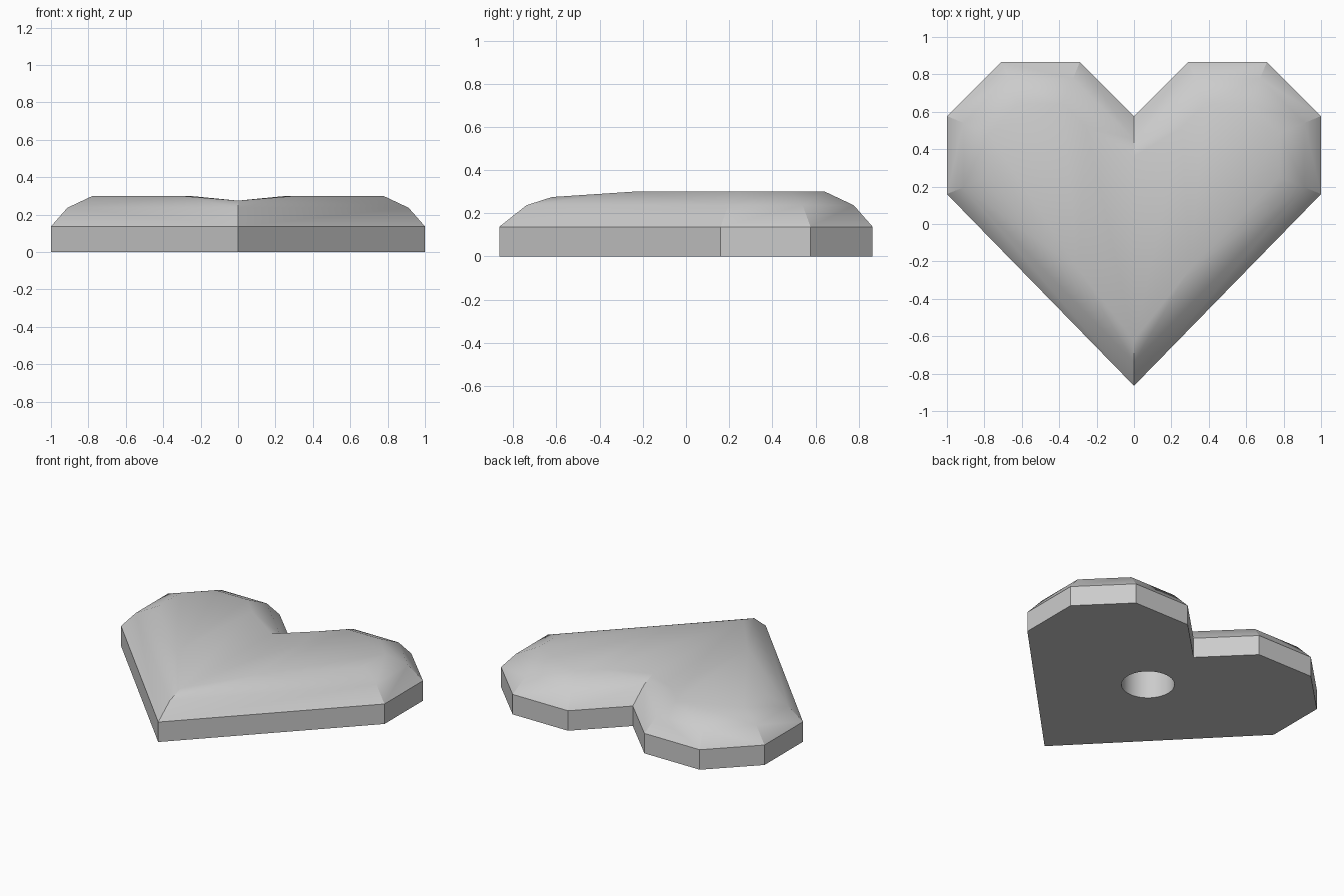
import bpy, bmesh, math
from mathutils import Vector

cube = bpy.data.objects.get("Cube")
if cube:
    bpy.data.objects.remove(cube, do_unlink=True)

# Single plain grey
grey = bpy.data.materials.new("plain_grey")
grey.use_nodes = True
COLOR = (0.6, 0.6, 0.6, 1)
grey.diffuse_color = COLOR
grey.node_tree.nodes["Principled BSDF"].inputs["Base Color"].default_value = COLOR

# Left half of the heart outline, from the tip round to the notch
OUTLINE = [Vector(p) for p in ((0, -.865), (1, .16), (1, .577), (.71, .865), (.29, .865), (0, .577))]


def inset(points, d):
    """Offset the half outline inwards by d, keeping its ends on x = 0."""
    chain = [Vector((-points[1].x, points[1].y))] + points + [Vector((-points[-2].x, points[-2].y))]
    result = []
    for a, b, c in zip(chain, chain[1:], chain[2:]):
        u, v = (b - a).normalized(), (c - b).normalized()
        n, m = Vector((-u.y, u.x)), Vector((-v.y, v.x))
        result.append(b + (n + m) * d / (1 + n.dot(m)))
    return result


bm = bmesh.new()


def ring(points, z):
    return [bm.verts.new((p.x, p.y, z)) for p in points]


def bridge(low, high):
    for i in range(len(low) - 1):
        bm.faces.new((low[i], low[i + 1], high[i + 1], high[i]))


# Straight wall and first bevel
base = ring(OUTLINE, 0)
rim = ring(OUTLINE, .137)
bevel = ring(inset(OUTLINE, .088), .237)
bridge(base, rim)
bridge(rim, bevel)
bm.faces.new(base[::-1])

# Raised lobe plateau, with a slightly lower valley along the middle
top = inset(OUTLINE, .222)
top[0] = top[0].lerp(top[1], .385)
top[5] = top[4].lerp(top[5], .33)
plateau = ring(top, .3)
tip_end, notch_end = ring([Vector((0, -.62)), Vector((0, .36))], .275)
bridge(bevel[1:], plateau[1:])
bm.faces.new(plateau)
for face in ((bevel[0], bevel[1], plateau[0]),
             (bevel[1], plateau[1], plateau[0]),
             (bevel[0], plateau[0], tip_end),
             (bevel[5], notch_end, plateau[5]),
             (tip_end, plateau[0], plateau[5], notch_end)):
    bm.faces.new(face)

mesh = bpy.data.meshes.new("heart_body")
bm.to_mesh(mesh)
bm.free()
mesh.materials.append(grey)
heart = bpy.data.objects.new("heart_body", mesh)
bpy.context.collection.objects.link(heart)

# Round blind hole in the underside
bpy.ops.mesh.primitive_cylinder_add(vertices=64, radius=.165, depth=.4, location=(0, .135, 0))
cutter = bpy.context.object
cutter.name = "hole_cutter"
cutter.hide_render = True
cutter.data.materials.append(grey)

mirror = heart.modifiers.new("mirror", "MIRROR")
mirror.use_clip = True
hole = heart.modifiers.new("hole", "BOOLEAN")
hole.operation = "DIFFERENCE"
hole.solver = "EXACT"
hole.object = cutter

bpy.ops.object.select_all(action="DESELECT")
heart.select_set(True)
bpy.context.view_layer.objects.active = heart
for name in ("mirror", "hole"):
    bpy.ops.object.modifier_apply(modifier=name)
bpy.data.objects.remove(cutter, do_unlink=True)
bpy.ops.object.shade_smooth_by_angle(angle=math.radians(30))
